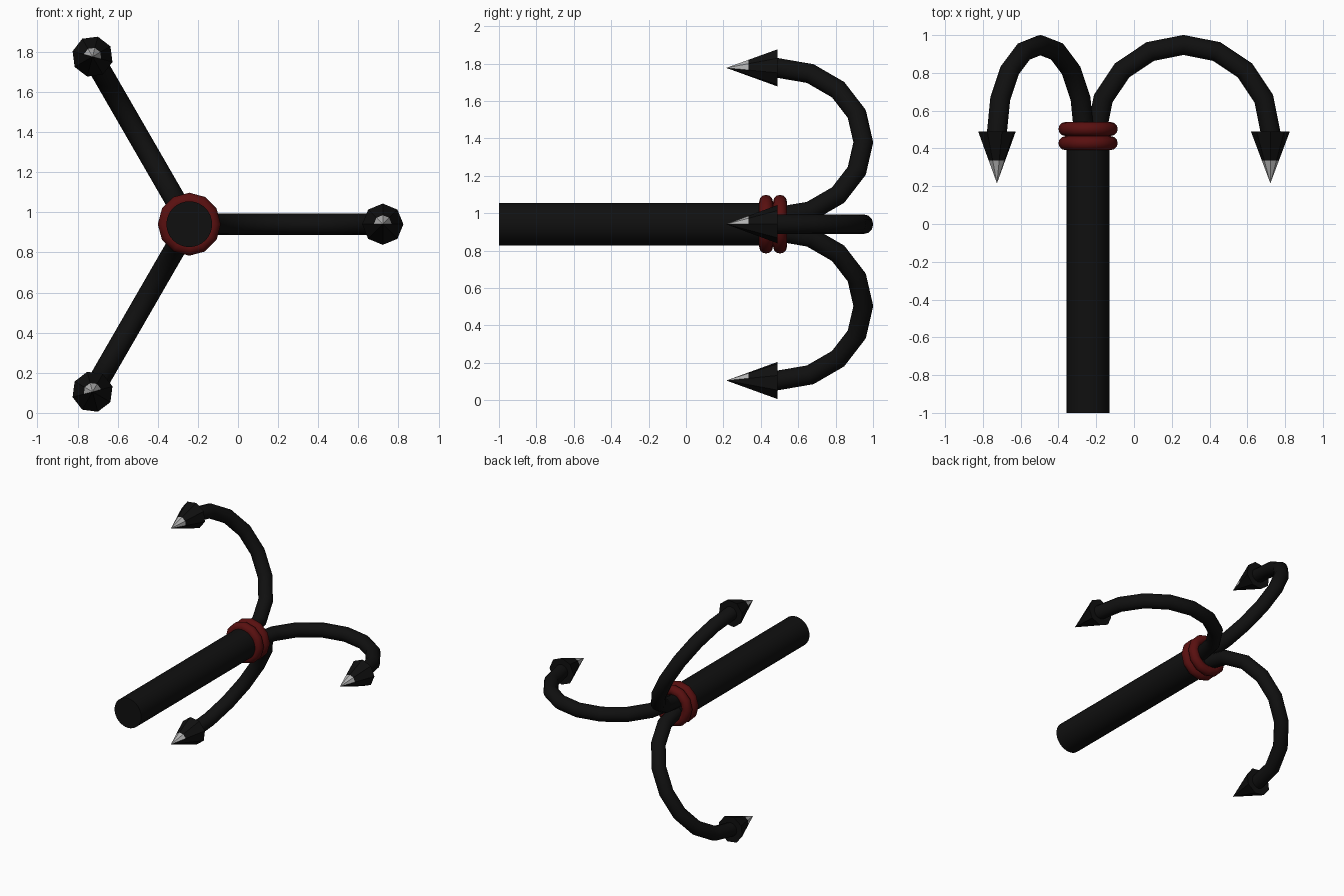
import bpy, bmesh, math
from mathutils import Matrix, Vector

if "Cube" in bpy.data.objects:
    bpy.data.objects.remove(bpy.data.objects["Cube"])

CENTRE = Vector((-0.243, 0, 0.941))      # shaft axis runs along y through here
HOOK_R, HOOK_X, HOOK_Y = 0.46, 0.505, 0.488


def material(name, rgb):
    m = bpy.data.materials.new(name)
    m.diffuse_color = (*rgb, 1)
    m.use_nodes = True
    m.node_tree.nodes["Principled BSDF"].inputs["Base Color"].default_value = m.diffuse_color
    return m


BLACK = material("black iron", (0.005, 0.005, 0.005))
RED = material("dark red binding", (0.10, 0.005, 0.005))
GREY = material("bare steel tip", (0.45, 0.45, 0.45))


def finish(bm, name, mats, smooth):
    bmesh.ops.translate(bm, vec=CENTRE, verts=bm.verts)
    me = bpy.data.meshes.new(name)
    for f in bm.faces:
        f.smooth = smooth is not None
    bm.to_mesh(me)
    bm.free()
    for m in mats:
        me.materials.append(m)
    ob = bpy.data.objects.new(name, me)
    bpy.context.collection.objects.link(ob)
    if smooth is not None:
        bpy.ops.object.select_all(action='DESELECT')
        ob.select_set(True)
        bpy.context.view_layer.objects.active = ob
        bpy.ops.object.shade_smooth_by_angle(angle=math.radians(smooth))


def spun_tube(bm, centre, major, minor, sides, steps, angle, axis):
    """Spin a circle (starting on the +x side) around an axis."""
    start = Matrix.Translation(centre + Vector((major, 0, 0)))
    if axis == 'Z':
        start = start @ Matrix.Rotation(math.pi / 2, 4, 'X')
    direction = Vector((0, 1, 0)) if axis == 'Y' else Vector((0, 0, 1))
    ring = bmesh.ops.create_circle(bm, segments=sides, radius=minor, matrix=start)['verts']
    edges = list({e for v in ring for e in v.link_edges})
    bmesh.ops.spin(bm, geom=ring + edges, cent=centre, axis=direction,
                   angle=angle, steps=steps, use_merge=False)
    bmesh.ops.remove_doubles(bm, verts=bm.verts, dist=1e-4)
    bmesh.ops.recalc_face_normals(bm, faces=bm.faces)


# Shaft
bm = bmesh.new()
bmesh.ops.create_cone(bm, cap_ends=True, segments=32, radius1=0.114, radius2=0.114, depth=1.51,
                      matrix=Matrix.Translation((0, -0.245, 0)) @ Matrix.Rotation(math.pi / 2, 4, 'X'))
finish(bm, "shaft", [BLACK], 40)

# Two binding rings round the shaft
for i, y in enumerate((0.428, 0.503)):
    bm = bmesh.new()
    spun_tube(bm, Vector((0, y, 0)), 0.12, 0.037, 12, 12, math.tau, 'Y')
    finish(bm, f"binding_ring_{i + 1}", [RED], 40)

# Three hooks with pointed heads
for i in range(3):
    turn = Matrix.Rotation(i * math.tau / 3, 4, 'Y')

    # Curved prong: half a torus in eight straight steps
    bm = bmesh.new()
    spun_tube(bm, Vector((HOOK_X, HOOK_Y, 0)), HOOK_R, 0.053, 12, 8, math.pi, 'Z')
    bmesh.ops.transform(bm, matrix=turn, verts=bm.verts)
    finish(bm, f"hook_prong_{i + 1}", [BLACK], 40)

    # Eight-sided head, bare steel on the upper faces of its tip
    bm = bmesh.new()
    place = Matrix.Translation((HOOK_X + HOOK_R, 0.3525, 0)) @ Matrix.Rotation(math.pi / 2, 4, 'X')
    bmesh.ops.create_cone(bm, cap_ends=True, segments=8, radius1=0.103, radius2=0,
                          depth=0.275, matrix=place)
    bmesh.ops.remove_doubles(bm, verts=bm.verts, dist=1e-4)
    bmesh.ops.bisect_plane(bm, geom=bm.verts[:] + bm.edges[:] + bm.faces[:],
                           plane_co=(0, 0.335, 0), plane_no=(0, 1, 0))
    bmesh.ops.transform(bm, matrix=turn, verts=bm.verts)
    bmesh.ops.recalc_face_normals(bm, faces=bm.faces)
    for f in bm.faces:
        if f.calc_center_median().y < 0.335 and f.normal.z > 0.05:
            f.material_index = 1
    finish(bm, f"hook_head_{i + 1}", [BLACK, GREY], None)
